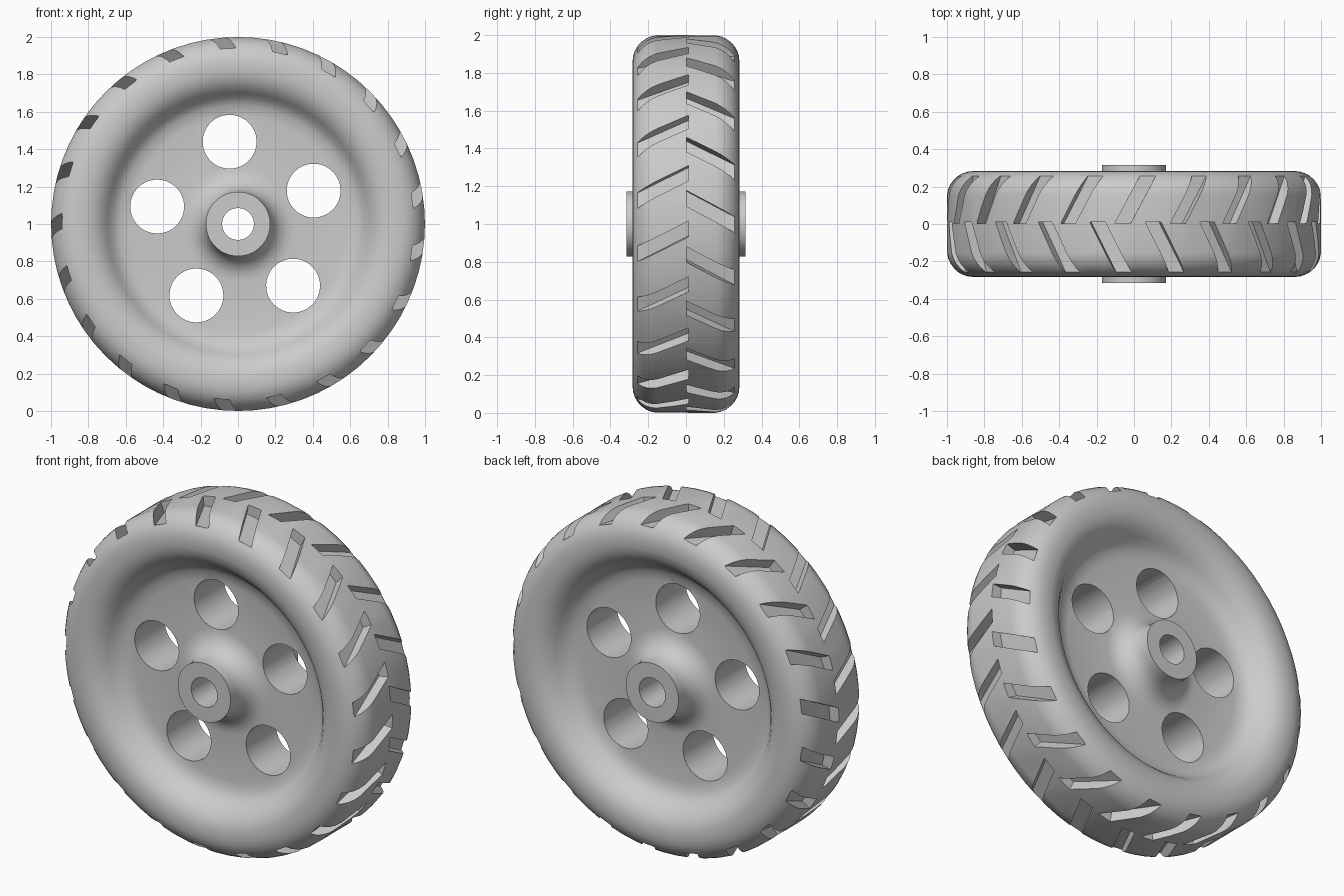
import bpy, bmesh
from math import sin, cos, radians, pi
from mathutils import Vector

if "Cube" in bpy.data.objects:
    bpy.data.objects.remove(bpy.data.objects["Cube"])

SEGS = 72
CENTRE = Vector((0, 0, 1))


def make_object(name, bm):
    bmesh.ops.recalc_face_normals(bm, faces=bm.faces)
    mesh = bpy.data.meshes.new(name)
    bm.to_mesh(mesh)
    bm.free()
    obj = bpy.data.objects.new(name, mesh)
    bpy.context.collection.objects.link(obj)
    return obj


def arc(cr, cy, rad, a0, a1, n):
    return [(cr + rad * cos(radians(a0 + (a1 - a0) * i / n)),
             cy + rad * sin(radians(a0 + (a1 - a0) * i / n))) for i in range(n + 1)]


def polar(angle, r, t, y):
    """Point at radius r along an angle, shifted t along the rim."""
    return CENTRE + Vector((cos(angle) * r - sin(angle) * t, y,
                            sin(angle) * r + cos(angle) * t))


# Half cross-section (radius, y): hub, web, dish, rounded tyre shoulder
half = [(0.085, 0.315), (0.172, 0.315)]
half += arc(0.302, 0.27, 0.13, 180, 270, 6)
half += [(0.58, 0.14), (0.635, 0.149), (0.675, 0.175), (0.70, 0.21),
         (0.73, 0.245), (0.77, 0.27), (0.815, 0.283)]
half += arc(0.86, 0.143, 0.14, 90, 5, 7)
profile = half + [(r, -y) for r, y in reversed(half)]

# Wheel body, lathed around y
bm = bmesh.new()
rings = []
for i in range(SEGS):
    a = 2 * pi * i / SEGS
    rings.append([bm.verts.new(polar(a, r, 0, y)) for r, y in profile])
n = len(profile)
for i in range(SEGS):
    p, q = rings[i], rings[(i + 1) % SEGS]
    for j in range(n):
        k = (j + 1) % n
        bm.faces.new((p[j], p[k], q[k], q[j]))
wheel = make_object("wheel", bm)

# Prism between two end loops
def add_prism(bm, a, b):
    va = [bm.verts.new(p) for p in a]
    vb = [bm.verts.new(p) for p in b]
    bm.faces.new(va)
    bm.faces.new(vb[::-1])
    for i in range(len(va)):
        k = (i + 1) % len(va)
        bm.faces.new((va[i], vb[i], vb[k], va[k]))


# Tread grooves: two staggered rows of slanted slots
bm = bmesh.new()
GROOVES, HALF_W, FLOOR = 21, 0.042, 0.936
for y_in, y_out, mid in ((0.012, -0.257, 97.4), (0.003, 0.257, 89.6)):
    for i in range(GROOVES):
        ang = radians(mid) + 2 * pi * i / GROOVES
        ends = []
        for y, shift in ((y_in, 0.068), (y_out, -0.068)):
            ends.append([polar(ang, r, shift + w, y) for r, w in
                         ((FLOOR, -HALF_W), (FLOOR, HALF_W),
                          (1.1, HALF_W), (1.1, -HALF_W))])
        add_prism(bm, *ends)
grooves = make_object("groove_cutter", bm)

# Five round holes through the web
bm = bmesh.new()
for i in range(5):
    a = radians(23.8 + 72 * i)
    ends = [[polar(a, 0.442 + 0.144 * cos(2 * pi * j / 40),
                   0.144 * sin(2 * pi * j / 40), y) for j in range(40)]
            for y in (-0.4, 0.4)]
    add_prism(bm, *ends)
holes = make_object("hole_cutter", bm)

# Cut, then discard the cutters
bpy.context.view_layer.objects.active = wheel
for cutter in (grooves, holes):
    cutter.hide_render = True
    mod = wheel.modifiers.new(cutter.name, 'BOOLEAN')
    mod.operation = 'DIFFERENCE'
    mod.solver = 'EXACT'
    mod.object = cutter
    bpy.ops.object.modifier_apply(modifier=mod.name)
    bpy.data.objects.remove(cutter)

wheel.select_set(True)
bpy.ops.object.shade_smooth_by_angle(angle=radians(25))
